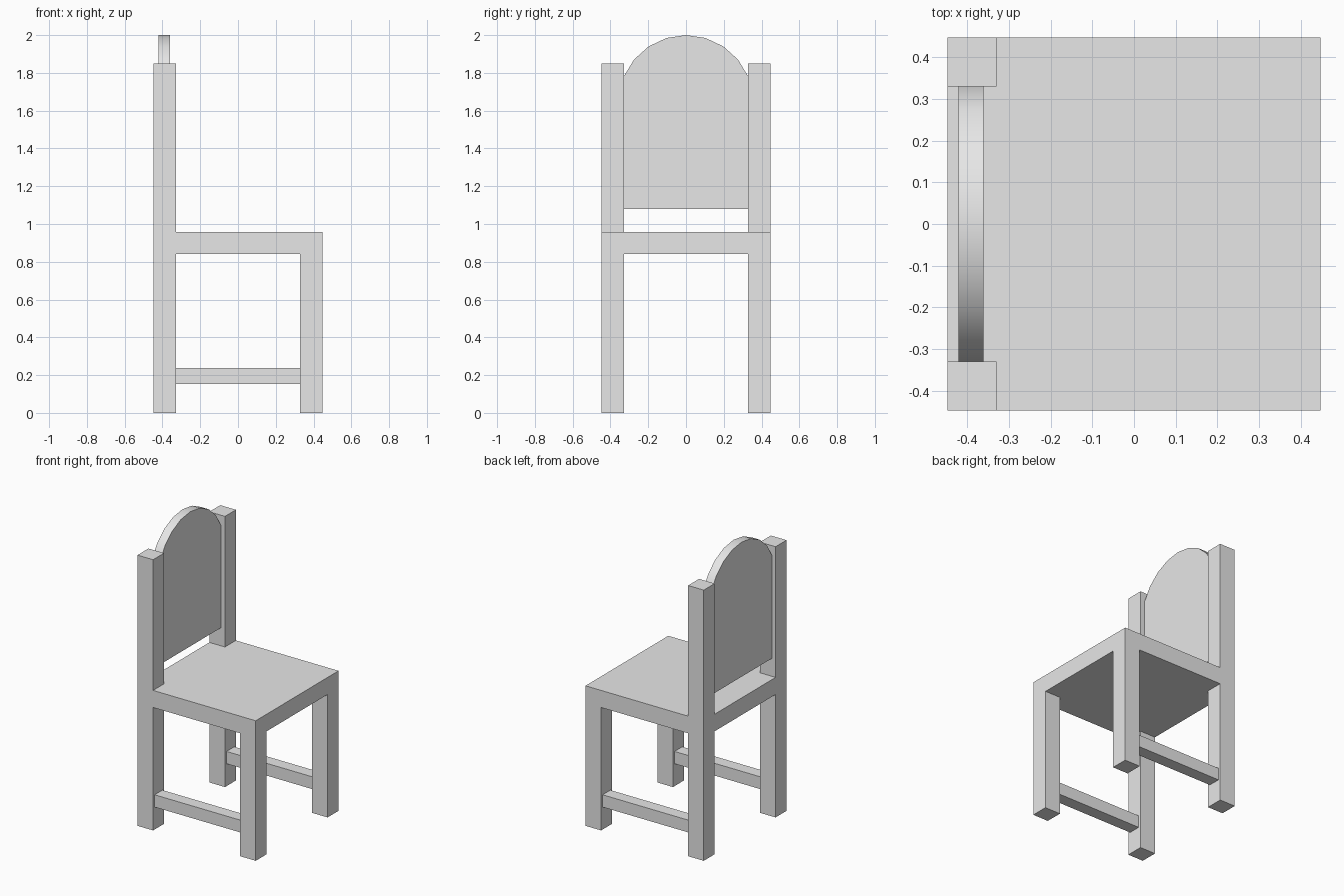
import bpy
import bmesh
from math import sin, cos, asin, sqrt

if "Cube" in bpy.data.objects:
    bpy.data.objects.remove(bpy.data.objects["Cube"], do_unlink=True)

HALF = 0.447       # half of the seat width
POST = 0.118       # leg thickness
INNER = HALF - POST
SEAT_LOW, SEAT_TOP, POST_TOP = 0.84, 0.957, 1.85

grey = bpy.data.materials.new("plain_grey")
grey.use_nodes = True
colour = (0.8, 0.8, 0.8, 1)
grey.diffuse_color = colour
grey.node_tree.nodes["Principled BSDF"].inputs["Base Color"].default_value = colour


def add_object(name, bm):
    bmesh.ops.recalc_face_normals(bm, faces=bm.faces)
    mesh = bpy.data.meshes.new(name)
    bm.to_mesh(mesh)
    bm.free()
    mesh.materials.append(grey)
    obj = bpy.data.objects.new(name, mesh)
    bpy.context.collection.objects.link(obj)
    return obj


def box(name, low, high):
    bm = bmesh.new()
    bmesh.ops.create_cube(bm, size=1)
    for v in bm.verts:
        v.co = [(a + b) / 2 + c * (b - a) for a, b, c in zip(low, high, v.co)]
    return add_object(name, bm)


# Seat slab
box("seat", (-HALF, -HALF, SEAT_LOW), (HALF, HALF, SEAT_TOP))

# Legs, back posts and stretchers on both sides
bar = 0.084
mid = HALF - POST / 2
for side, s in (("right", -1), ("left", 1)):
    y0, y1 = sorted((s * INNER, s * HALF))
    box(f"front_leg_{side}", (INNER, y0, 0), (HALF, y1, SEAT_LOW))
    box(f"back_leg_{side}", (-HALF, y0, 0), (-INNER, y1, SEAT_LOW))
    box(f"back_post_{side}", (-HALF, y0, SEAT_TOP), (-INNER, y1, POST_TOP))
    box(f"stretcher_{side}", (-INNER, s * mid - bar / 2, 0.153),
        (INNER, s * mid + bar / 2, 0.153 + bar))

# Arched back panel: a profile pushed through its thickness
radius, segments, top = 0.357, 8, 2.0
sweep = asin(INNER / radius)
profile = [(-INNER, 1.08), (INNER, 1.08)]
for i in range(segments + 1):
    a = sweep * (1 - 2 * i / segments)
    profile.append((radius * sin(a), top - radius + radius * cos(a)))

bm = bmesh.new()
face = bm.faces.new([bm.verts.new((-0.42, y, z)) for y, z in profile])
extruded = bmesh.ops.extrude_face_region(bm, geom=[face])
moved = [v for v in extruded["geom"] if isinstance(v, bmesh.types.BMVert)]
bmesh.ops.translate(bm, vec=(0.06, 0, 0), verts=moved)
panel = add_object("back_panel", bm)

# Smooth rim with sharp panel edges
bpy.ops.object.select_all(action='DESELECT')
panel.select_set(True)
bpy.context.view_layer.objects.active = panel
bpy.ops.object.shade_smooth_by_angle(angle=0.6)
